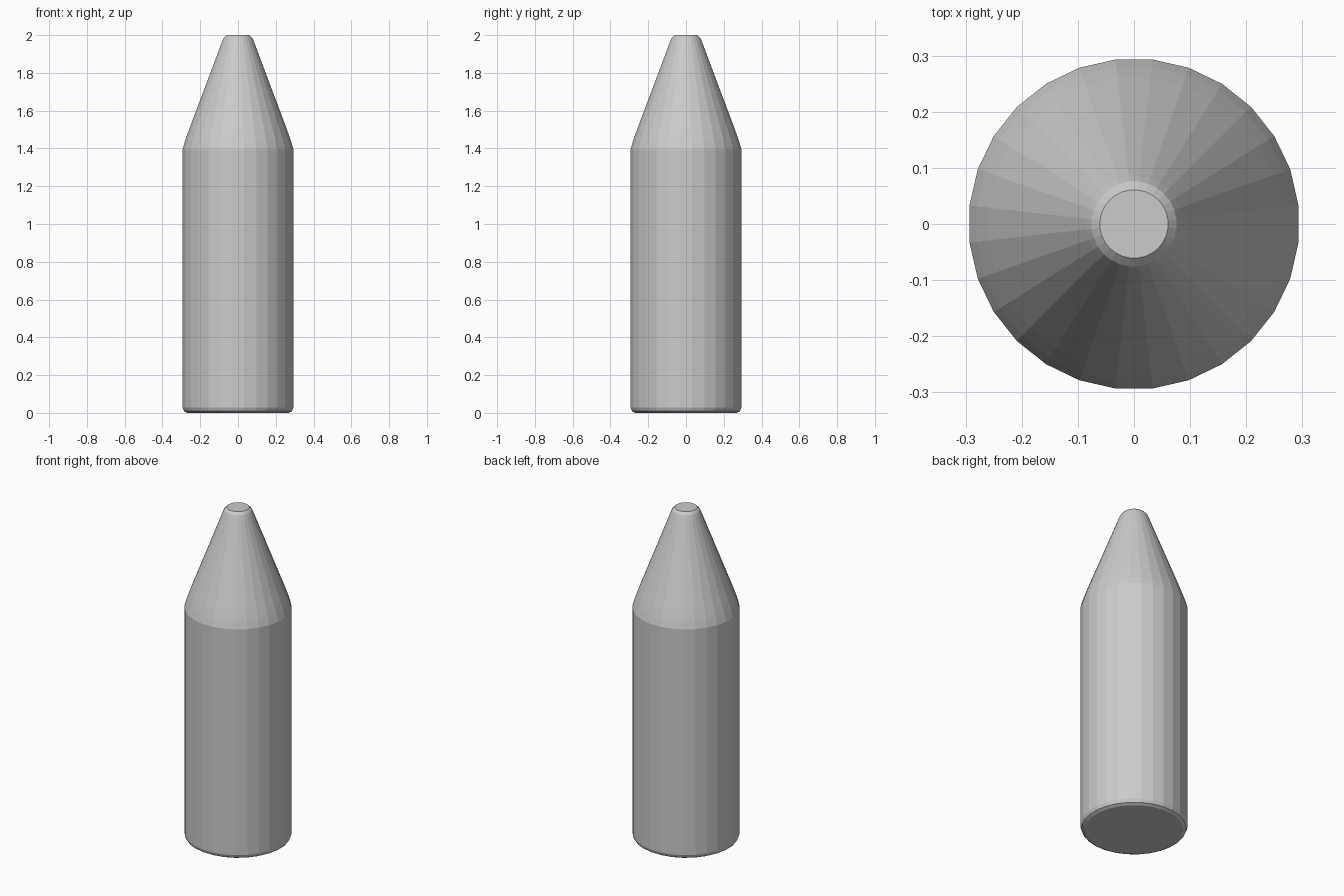
import bpy, bmesh, math

if "Cube" in bpy.data.objects:
    bpy.data.objects.remove(bpy.data.objects["Cube"])

SIDES = 28

# Half profile (radius, height) from base to tip
PROFILE = [(0.27, 0.0), (0.287, 0.009), (0.295, 0.028),
           (0.295, 1.395), (0.282, 1.44), (0.262, 1.497),
           (0.086, 1.962), (0.076, 1.985), (0.061, 2.0)]


def lathe(name, profile, sides):
    bm = bmesh.new()
    rings = []
    for r, z in profile:
        ring = []
        for i in range(sides):
            a = 2 * math.pi * (i + 0.5) / sides
            ring.append(bm.verts.new((r * math.cos(a), r * math.sin(a), z)))
        rings.append(ring)
    for lo, hi in zip(rings, rings[1:]):
        for i in range(sides):
            j = (i + 1) % sides
            bm.faces.new((lo[i], lo[j], hi[j], hi[i]))
    # Flat end caps
    bm.faces.new(rings[0][::-1])
    bm.faces.new(rings[-1])
    mesh = bpy.data.meshes.new(name)
    bm.to_mesh(mesh)
    bm.free()
    obj = bpy.data.objects.new(name, mesh)
    bpy.context.collection.objects.link(obj)
    return obj


# Cylindrical body with softened base and blunt conical tip
lathe("pointed_cylinder", PROFILE, SIDES)
